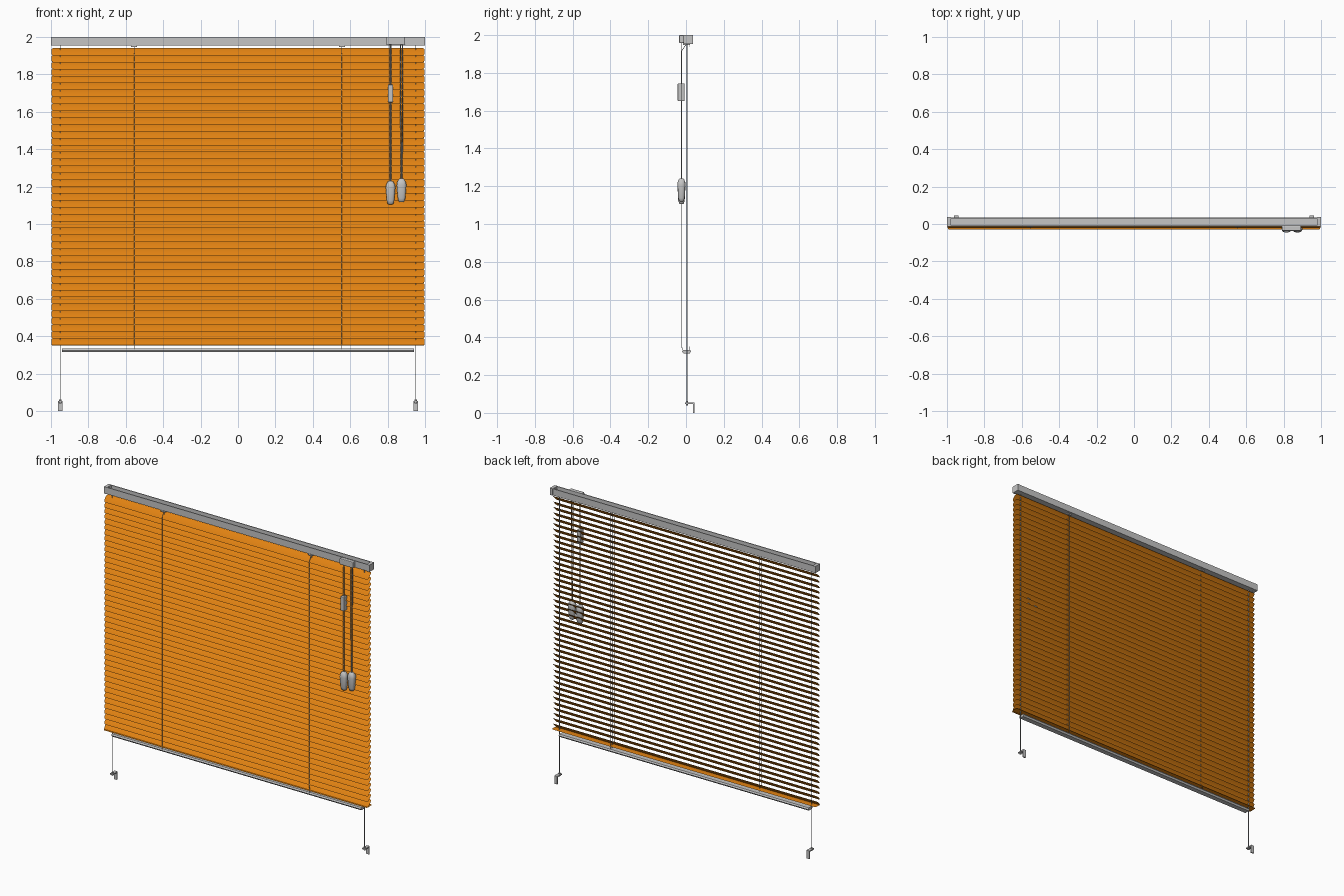
import bpy, bmesh, math
from mathutils import Vector

if "Cube" in bpy.data.objects:
    bpy.data.objects.remove(bpy.data.objects["Cube"])


def material(name, rgb):
    m = bpy.data.materials.new(name)
    m.diffuse_color = (*rgb, 1)
    m.use_nodes = True
    m.node_tree.nodes["Principled BSDF"].inputs["Base Color"].default_value = m.diffuse_color
    return m


ORANGE = material("orange slat", (0.76, 0.225, 0.006))
GREY = material("light grey", (0.56, 0.56, 0.56))
CORD = material("cord grey", (0.40, 0.41, 0.43))


def finish(name, bm, mat, smooth=False, fix=True):
    if fix:
        bmesh.ops.recalc_face_normals(bm, faces=bm.faces)
    me = bpy.data.meshes.new(name)
    bm.to_mesh(me)
    bm.free()
    me.materials.append(mat)
    ob = bpy.data.objects.new(name, me)
    bpy.context.collection.objects.link(ob)
    if smooth:
        me.shade_smooth()
    return ob


def loft(name, rings, mat, smooth=False):
    """Closed solid through a list of equally long point rings."""
    bm = bmesh.new()
    vs = [[bm.verts.new(p) for p in r] for r in rings]
    n = len(rings[0])
    for a, b in zip(vs, vs[1:]):
        for i in range(n):
            bm.faces.new((a[i], a[(i + 1) % n], b[(i + 1) % n], b[i]))
    bm.faces.new(vs[0])
    bm.faces.new(vs[-1])
    return finish(name, bm, mat, smooth)


def prism(name, x0, x1, profile, mat):
    return loft(name, [[(x, y, z) for y, z in profile] for x in (x0, x1)], mat)


def box(name, x0, x1, y0, y1, z0, z1, mat, bevel=0.0):
    ob = prism(name, x0, x1, [(y0, z0), (y1, z0), (y1, z1), (y0, z1)], mat)
    if bevel:
        b = ob.modifiers.new("bevel", 'BEVEL')
        b.width, b.segments = bevel, 2
    return ob


def cord(name, pts, r=0.002, mat=CORD, n=6):
    """Thin upright cord along a polyline."""
    rings = [[(x + r * math.cos(i * math.tau / n), y + r * math.sin(i * math.tau / n), z)
              for i in range(n)] for x, y, z in pts]
    return loft(name, rings, mat)


# Slats: thin, slightly crowned sheets with rounded ends, front edge low
def add_slat(bm, zc, tilt, width=0.055, rows=8, yc=-0.003):
    c, s = math.cos(tilt), math.sin(tilt)
    prev = None
    for i in range(rows + 1):
        t = -math.cos(math.pi * i / rows)
        u, h = t * width / 2, 0.003 * (1 - t * t)
        y, z = yc + u * c - h * s, zc + u * s + h * c
        xe = 0.997 - 0.012 * (1 - math.sqrt(max(0, 1 - t ** 4)))
        row = [bm.verts.new((sx * xe, y, z)) for sx in (-1, 1)]
        if prev:
            bm.faces.new((prev[0], prev[1], row[1], row[0]))
        prev = row


bm = bmesh.new()
PITCH = 0.0369
for k in range(43):
    add_slat(bm, 1.92 - k * PITCH, math.radians(46))
add_slat(bm, 0.352, math.radians(3))
finish("slats", bm, ORANGE, smooth=True, fix=False)

# Head rail: open channel with folded lips and end caps
Y0, Y1, Z0, Z1, W = -0.013, 0.036, 1.955, 2.0, 0.003
prism("head_rail", -0.98, 0.98,
      [(Y0, Z0), (Y1, Z0), (Y1, Z1), (Y1 - 2 * W, Z1), (Y1 - 2 * W, Z1 - W),
       (Y1 - W, Z1 - W), (Y1 - W, Z0 + W), (Y0 + W, Z0 + W), (Y0 + W, Z1 - W),
       (Y0 + 2 * W, Z1 - W), (Y0 + 2 * W, Z1), (Y0, Z1)], GREY)
for s, side in ((-1, "left"), (1, "right")):
    box(side + "_end_cap", *sorted((s * 0.978, s * 1.0)), Y0 - 0.001, Y1 + 0.001, Z0 - 0.001, Z1, GREY)

    # Guide cord with its wall bracket
    cord(side + "_guide_cord", [(s * 0.95, 0.005, 0.05), (s * 0.95, 0.005, 1.957)], 0.0022)
    prism(side + "_bracket", s * 0.95 - 0.011, s * 0.95 + 0.011,
          [(-0.006, 0.047), (0.037, 0.047), (0.037, 0.0), (0.045, 0.0),
           (0.045, 0.055), (-0.006, 0.055)], GREY)
    cord(side + "_cord_stop", [(s * 0.95, 0.005, 0.04), (s * 0.95, 0.005, 0.062)], 0.006, GREY, 8)

    # Ladder strings, rungs and holder under the head rail
    x = s * 0.555
    cord(side + "_ladder_front", [(x, -0.02, 0.332), (x, -0.0235, 0.37), (x, -0.0235, 1.915),
                                  (x, 0.0, 1.95)], 0.0018)
    cord(side + "_ladder_back", [(x, 0.018, 0.332), (x, 0.0185, 0.37), (x, 0.0185, 1.94),
                                 (x, 0.012, 1.955)], 0.0012)
    cord(side + "_lift_cord", [(x, 0.0, 0.33), (x, 0.0, 1.955)], 0.0015)
    box(side + "_ladder_holder", x - 0.016, x + 0.016, -0.016, 0.02, 1.947, 1.956, GREY)

# Bottom rail
prism("bottom_rail", -0.94, 0.94,
      [(-0.021, 0.325), (-0.014, 0.315), (0.02, 0.315), (0.027, 0.325),
       (0.021, 0.334), (-0.015, 0.334)], GREY)

# Control housing on the front of the head rail
box("control_housing", 0.79, 0.893, -0.037, -0.012, 1.958, 2.0, GREY, 0.005)

# Tilt cords with connector, and lift cords
CY = -0.025
for i, dx in enumerate((-0.003, 0.003)):
    cord(f"tilt_cord_{i}", [(0.815 + dx, CY, 1.22), (0.815 + dx, CY, 1.96)], 0.002)
    cord(f"pull_cord_{i}", [(0.874 + dx, CY, 1.23), (0.874 + 2 * dx, CY, 1.96)], 0.0028)
box("cord_connector", 0.801, 0.829, -0.044, -0.008, 1.65, 1.745, GREY, 0.004)


# Tassels: softly rounded, tapered handles
def tassel(name, x, z):
    rings = []
    for dz, hx, hy in ((0, 0.010, 0.008), (0.004, 0.016, 0.012), (0.02, 0.020, 0.017),
                       (0.09, 0.026, 0.021), (0.105, 0.024, 0.020),
                       (0.12, 0.016, 0.014), (0.125, 0.010, 0.009)):
        ring = []
        for i in range(16):
            a = math.tau * i / 16
            ca, sa = math.cos(a), math.sin(a)
            ring.append((x + hx * math.copysign(abs(ca) ** 0.7, ca),
                         -0.024 + hy * math.copysign(abs(sa) ** 0.7, sa), z + dz))
        rings.append(ring)
    loft(name, rings, GREY, smooth=True)


tassel("tilt_tassel", 0.815, 1.105)
tassel("lift_tassel", 0.874, 1.117)
